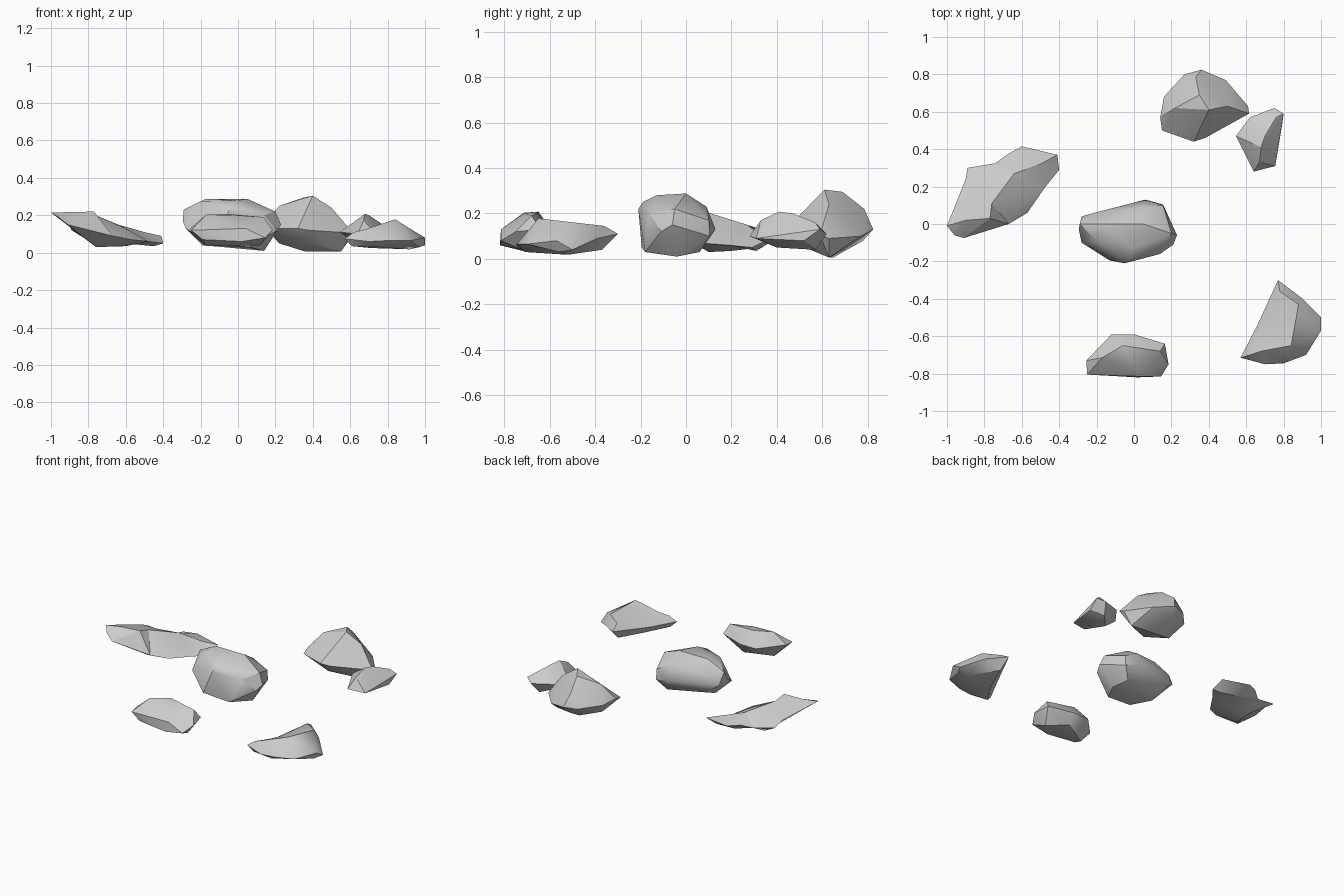
import bpy, bmesh, math
from mathutils import Vector
from mathutils.geometry import delaunay_2d_cdt


def finish(name, bm):
    bmesh.ops.recalc_face_normals(bm, faces=bm.faces[:])
    mesh = bpy.data.meshes.new(name)
    bm.to_mesh(mesh)
    bm.free()
    ob = bpy.data.objects.new(name, mesh)
    bpy.context.collection.objects.link(ob)
    bpy.ops.object.select_all(action='DESELECT')
    ob.select_set(True)
    bpy.context.view_layer.objects.active = ob
    bpy.ops.object.shade_smooth_by_angle(angle=math.radians(30))


def hull_rock(name, points):
    """Convex boulder wrapped around its corner points."""
    bm = bmesh.new()
    for p in points:
        bm.verts.new(p)
    bmesh.ops.convex_hull(bm, input=bm.verts[:])
    bmesh.ops.delete(bm, geom=[v for v in bm.verts if not v.link_faces], context='VERTS')
    finish(name, bm)


def slab_rock(name, rim, top, bottom):
    """Notched rock: upper and lower surfaces sharing one rim."""
    bm = bmesh.new()
    n = len(rim)
    rim_verts = [bm.verts.new(p) for p in rim]
    loop = [(i, (i + 1) % n) for i in range(n)]
    for inner in (top, bottom):
        verts = rim_verts + [bm.verts.new(p) for p in inner]
        flat = [Vector(p[:2]) for p in rim + inner]
        out = delaunay_2d_cdt(flat, loop, [], 1, 1e-5)
        orig = out[3]
        for f in out[2]:
            bm.faces.new([verts[orig[i][0]] for i in f])
    finish(name, bm)


# Long notched slab on the left
slab_rock("left_slab_rock",
    rim=[(-1, -.01, .215), (-.96, -.06, .19), (-.91, -.075, .15), (-.67, 0, .09),
         (-.57, .06, .07), (-.48, .19, .06), (-.40, .29, .05), (-.41, .37, .09),
         (-.60, .415, .10), (-.68, .37, .11), (-.74, .325, .09), (-.89, .30, .12),
         (-.90, .24, .15)],
    top=[(-.77, .03, .22), (-.90, .02, .217), (-.76, .11, .20), (-.64, .27, .15),
         (-.50, .32, .11), (-.80, .24, .15), (-.60, .13, .13)],
    bottom=[(-.76, .10, .03), (-.60, .20, .035), (-.45, .31, .035), (-.76, .23, .04),
            (-.60, .33, .05)])

# Blocky boulder in the middle
hull_rock("centre_rock", [
    (-.295, -.03, .17), (-.29, 0, .23), (-.28, .04, .15), (-.23, .055, .20),
    (.06, .13, .13), (.155, .105, .10), (.155, .10, .17), (.05, .09, .23),
    (.23, -.06, .15), (.21, -.11, .12), (.17, -.08, .105), (.14, -.16, .20), (.20, -.05, .22),
    (-.03, -.19, .25), (-.05, -.21, .22), (-.13, -.195, .05), (-.28, -.10, .13),
    (-.20, -.09, .275), (-.17, 0, .288), (.05, 0, .288), (0, -.13, .28),
    (-.19, -.05, .04), (.14, -.04, .01), (.06, -.18, .03), (.10, .06, .03), (-.17, .03, .07)])

# Peaked boulder at the back
hull_rock("back_rock", [
    (.14, .57, .15), (.16, .68, .14), (.27, .80, .13), (.36, .825, .13),
    (.49, .77, .10), (.61, .63, .09), (.615, .59, .105), (.44, .51, .09),
    (.38, .46, .12), (.32, .44, .13), (.15, .50, .13), (.40, .61, .305),
    (.35, .69, .295), (.33, .785, .22), (.22, .62, .25), (.50, .63, .24),
    (.55, .63, .006), (.36, .65, .006), (.22, .60, .05), (.34, .78, .08), (.34, .50, .06)])

# Small boulder behind on the right
hull_rock("small_rock", [
    (.545, .47, .11), (.62, .57, .12), (.75, .62, .11), (.80, .59, .13),
    (.755, .31, .09), (.64, .28, .10), (.67, .33, .17), (.68, .41, .208),
    (.70, .47, .20), (.76, .57, .16), (.79, .52, .08), (.72, .57, .04),
    (.70, .40, .05), (.61, .45, .06)])

# Low ridged wedge at the front right
slab_rock("wedge_rock",
    rim=[(.77, -.30, .11), (.89, -.39, .09), (1, -.50, .04), (1, -.57, .08),
         (.92, -.70, .065), (.80, -.745, .065), (.70, -.75, .06), (.57, -.715, .075),
         (.66, -.54, .08)],
    top=[(.84, -.65, .178), (.88, -.43, .153), (.78, -.36, .145), (.73, -.57, .125),
         (.68, -.68, .125), (.62, -.70, .11)],
    bottom=[(.92, -.52, .018), (.78, -.37, .04), (.61, -.70, .035), (.75, -.71, .03),
            (.97, -.56, .03), (.71, -.55, .025)])

# Rounded block at the front
hull_rock("front_rock", [
    (-.255, -.73, .13), (-.25, -.805, .12), (-.12, -.59, .12), (0, -.59, .12),
    (.165, -.64, .13), (.185, -.75, .12), (.145, -.815, .08), (.02, -.82, .06),
    (.04, -.815, .13), (-.17, -.715, .203), (-.02, -.715, .20), (-.06, -.65, .208),
    (.14, -.68, .19), (-.19, -.80, .07), (-.17, -.72, .035), (.12, -.72, .04),
    (0, -.63, .05)])
